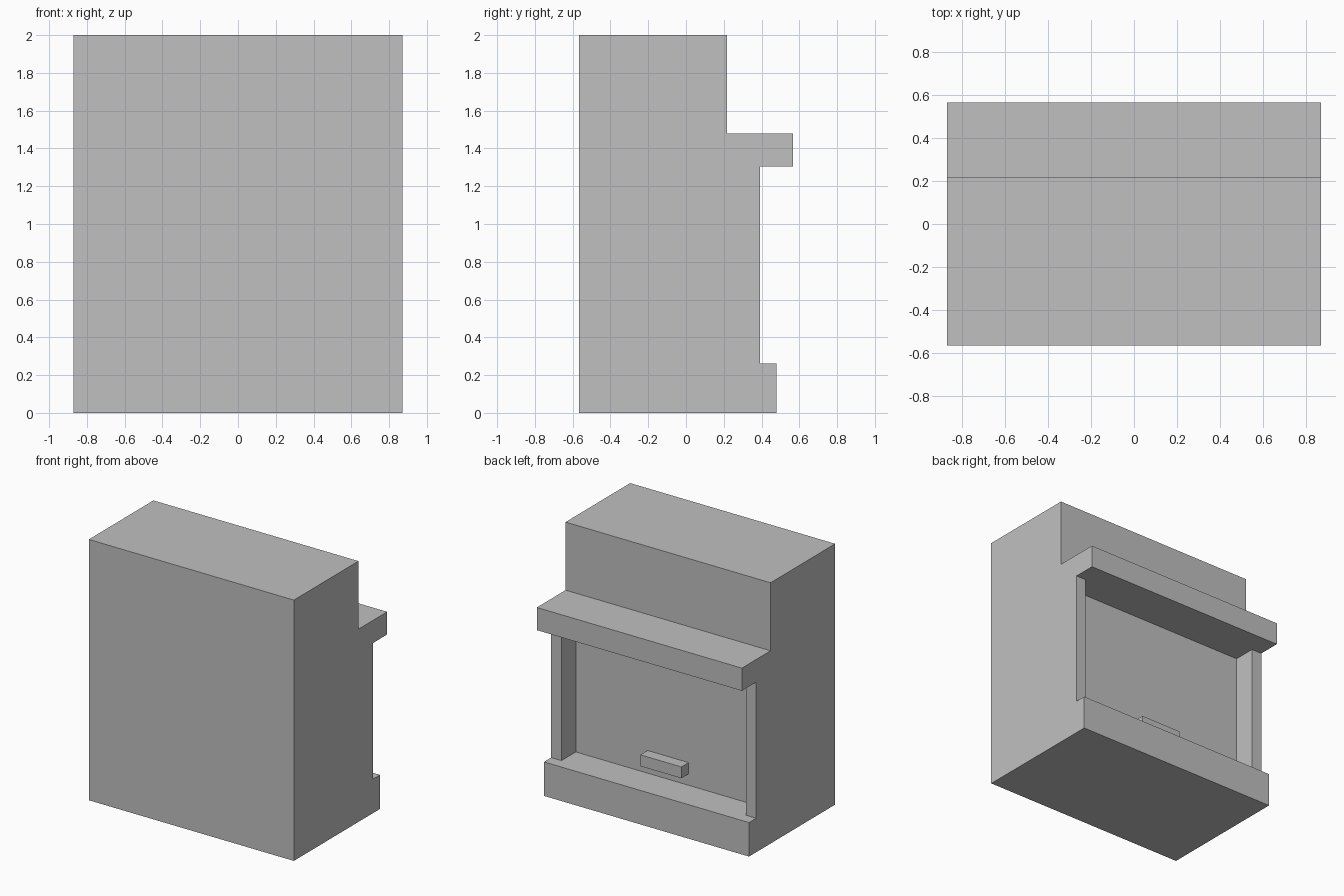
import bpy
import bmesh
from mathutils import Vector

cube = bpy.data.objects.get("Cube")
if cube:
    bpy.data.objects.remove(cube, do_unlink=True)

U = 2 / 23          # building module
HALF_DEPTH = 6.5    # in modules

# Single plain grey
grey = bpy.data.materials.new("plain_grey")
grey.use_nodes = True
colour = (0.53, 0.53, 0.53, 1)
grey.diffuse_color = colour
grey.node_tree.nodes["Principled BSDF"].inputs["Base Color"].default_value = colour


def finish(name, bm):
    """Scale modules to units, centre in depth and add the object."""
    for v in bm.verts:
        v.co = Vector((v.co.x, v.co.y - HALF_DEPTH, v.co.z)) * U
    bmesh.ops.recalc_face_normals(bm, faces=bm.faces)
    mesh = bpy.data.meshes.new(name)
    bm.to_mesh(mesh)
    bm.free()
    mesh.materials.append(grey)
    obj = bpy.data.objects.new(name, mesh)
    bpy.context.collection.objects.link(obj)
    return obj


# Fireplace body: side profile (depth, height) with hearth, posts and mantel
profile = [(0, 0), (12, 0), (12, 3), (11, 3), (11, 15),
           (13, 15), (13, 17), (9, 17), (9, 23), (0, 23)]
bm = bmesh.new()
rings = [[bm.verts.new((x, y, z)) for y, z in profile] for x in (-10, -9, 9, 10)]
for a, b in zip(rings, rings[1:]):
    for i in range(len(profile)):
        j = (i + 1) % len(profile)
        bm.faces.new((a[i], a[j], b[j], b[i]))
bm.faces.new(rings[0])
bm.faces.new(rings[-1])
bmesh.ops.recalc_face_normals(bm, faces=bm.faces)

# Firebox recess: push the panel between the posts inwards
panel = [f for f in bm.faces
         if all(abs(v.co.y - 11) < 0.01 and abs(v.co.x) < 9.5 for v in f.verts)]
pushed = bmesh.ops.extrude_discrete_faces(bm, faces=panel)["faces"]
bmesh.ops.translate(bm, verts=pushed[0].verts[:], vec=(0, -2, 0))
bmesh.ops.dissolve_limit(bm, angle_limit=0.01, verts=bm.verts, edges=bm.edges)
finish("fireplace_body", bm)

# Small ledge on the back wall of the firebox
bm = bmesh.new()
bmesh.ops.create_cube(bm, size=1)
bmesh.ops.scale(bm, verts=bm.verts, vec=(4, 1, 1))
bmesh.ops.translate(bm, verts=bm.verts, vec=(0, 9.5, 4.5))
finish("firebox_ledge", bm)
